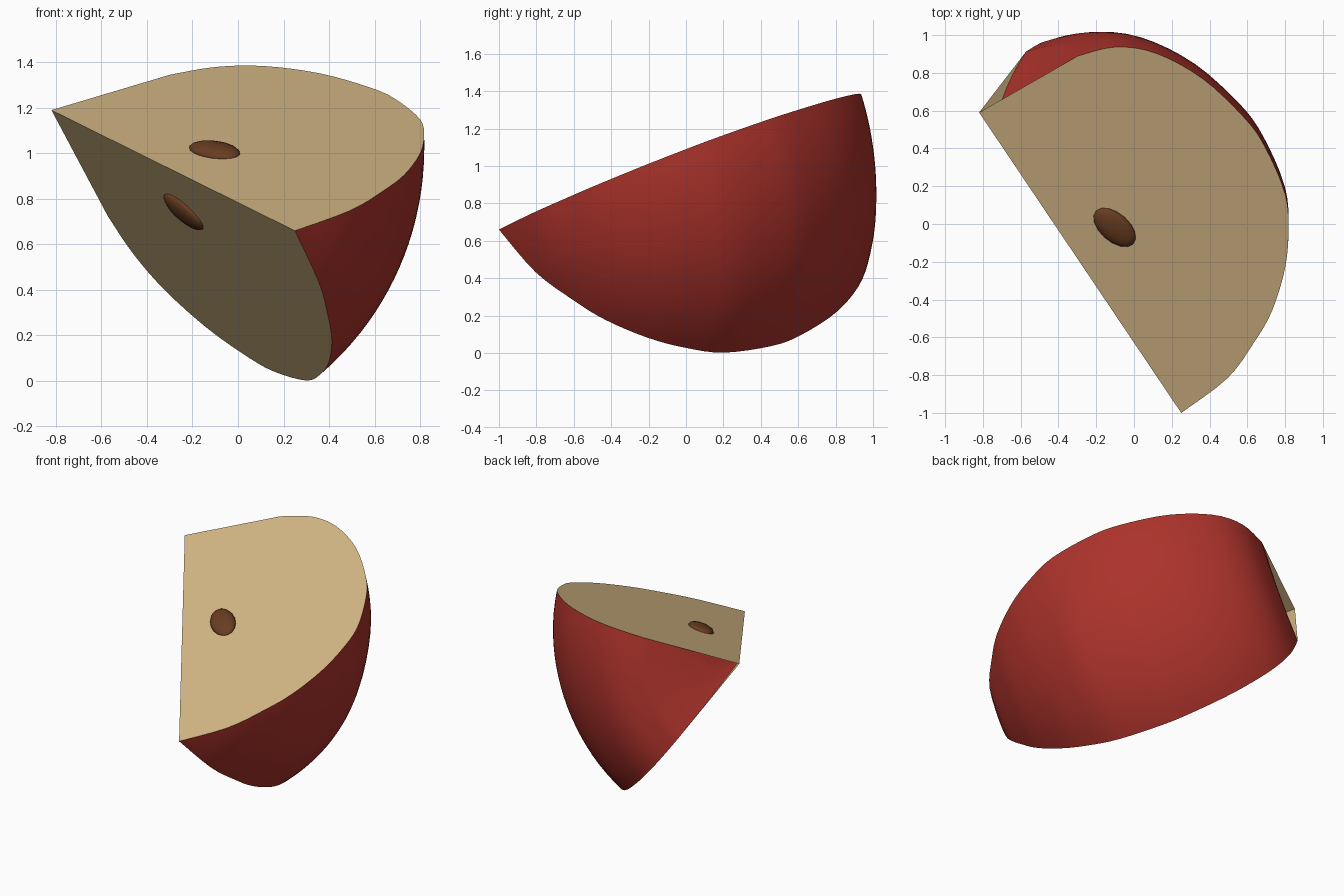
import bpy
import bmesh
from math import cos, sin, pi, radians
from mathutils import Vector, Matrix

cube = bpy.data.objects.get("Cube")
if cube:
    bpy.data.objects.remove(cube, do_unlink=True)

# Core line of the wedge and the directions of its two cut faces
TOP = Vector((-0.82, 0.59, 1.19))
BASE = Vector((0.25, -1.0, 0.66))
AXIS = (BASE - TOP).normalized()
LENGTH = (BASE - TOP).length
OUT = Vector((0.841, 0.482, 0.251))
OUT = (OUT - AXIS * OUT.dot(AXIS)).normalized()
UP = AXIS.cross(OUT)
WEDGE = radians(66.5)


def radial(angle):
    return OUT * cos(angle) - UP * sin(angle)


def place(t, r, angle):
    return TOP + AXIS * t + radial(angle) * r


def material(name, rgb):
    mat = bpy.data.materials.new(name)
    mat.use_nodes = True
    color = (*rgb, 1.0)
    mat.diffuse_color = color
    bsdf = next(n for n in mat.node_tree.nodes if n.type == 'BSDF_PRINCIPLED')
    bsdf.inputs["Base Color"].default_value = color
    bsdf.inputs["Roughness"].default_value = 0.6
    return mat


def finish(name, bm, mat, smooth):
    for face in bm.faces:
        face.smooth = smooth
    mesh = bpy.data.meshes.new(name)
    bm.to_mesh(mesh)
    bm.free()
    mesh.materials.append(mat)
    obj = bpy.data.objects.new(name, mesh)
    bpy.context.collection.objects.link(obj)
    return obj


def spline(points, steps=4):
    """Smooth curve through the points."""
    pts = [Vector(p) for p in points]
    pts = [pts[0]] + pts + [pts[-1]]
    curve = []
    for a, b, c, d in zip(pts, pts[1:], pts[2:], pts[3:]):
        for i in range(steps):
            u = i / steps
            curve.append(0.5 * (2 * b + (c - a) * u
                                + (2 * a - 5 * b + 4 * c - d) * u ** 2
                                + (3 * b - a - 3 * c + d) * u ** 3))
    return curve + [pts[-1]]


skin_red = material("skin_red", (0.41, 0.032, 0.024))
flesh_tan = material("flesh_tan", (0.67, 0.485, 0.24))
seed_brown = material("seed_brown", (0.145, 0.047, 0.016))

# Shared outline as (distance along core, radius)
outer = spline([(0.0, 0.62), (0.06, 0.82), (0.2, 0.985), (0.45, 1.12),
                (0.75, 1.19), (0.95, 1.195), (1.23, 1.142), (1.42, 1.04),
                (1.587, 0.91), (1.75, 0.725), (1.85, 0.55), (1.95, 0.315),
                (LENGTH, 0.0)])
dimple = spline([(0.14, 0.0), (0.115, 0.06), (0.058, 0.23), (0.02, 0.42), (0.0, 0.62)])


def skin_point(p, u):
    """Point on the skin; the stem end is flattened midway between the cuts."""
    sag = 0.045 * sin(pi * u) * (1 - p.x / LENGTH)
    return place(p.x, max(p.y, 0) * (1 - sag), WEDGE * u)


# Skin: partial revolve with a sunken stem end
profile = dimple[:-1] + outer
SEGMENTS = 20
bm = bmesh.new()
rows = [[bm.verts.new(skin_point(p, i / SEGMENTS)) for p in profile]
        for i in range(SEGMENTS + 1)]
for near, far in zip(rows, rows[1:]):
    for k in range(len(profile) - 1):
        bm.faces.new((near[k], near[k + 1], far[k + 1], far[k]))
bmesh.ops.remove_doubles(bm, verts=bm.verts, dist=0.0005)
finish("skin", bm, skin_red, True)

# Flat cut faces, each with half a seed showing
for side, angle, seed_at, seed_out in (("upper", 0.0, 0.92, 0.265),
                                       ("front", WEDGE, 0.87, 0.285)):
    ray = radial(angle)
    normal = AXIS.cross(ray)
    outward = normal if side == "upper" else -normal
    bm = bmesh.new()
    verts = [bm.verts.new(TOP)] + [bm.verts.new(place(p.x, p.y, angle)) for p in outer]
    face = bm.faces.new(verts)
    face.normal_update()
    if face.normal.dot(outward) < 0:
        face.normal_flip()
    finish(side + "_cut_face", bm, flesh_tan, False)

    # Seed leans slightly away from the core
    bm = bmesh.new()
    bmesh.ops.create_uvsphere(bm, u_segments=12, v_segments=8, radius=1.0)
    bmesh.ops.scale(bm, vec=(0.08, 0.032, 0.135), verts=bm.verts)
    lean = (AXIS + ray * 0.25).normalized()
    spin = Matrix((normal.cross(lean), normal, lean)).transposed()
    bmesh.ops.transform(bm, matrix=spin.to_4x4(), verts=bm.verts)
    bmesh.ops.translate(bm, vec=place(seed_at, seed_out, angle), verts=bm.verts)
    bmesh.ops.recalc_face_normals(bm, faces=bm.faces)
    finish(side + "_seed", bm, seed_brown, True)
